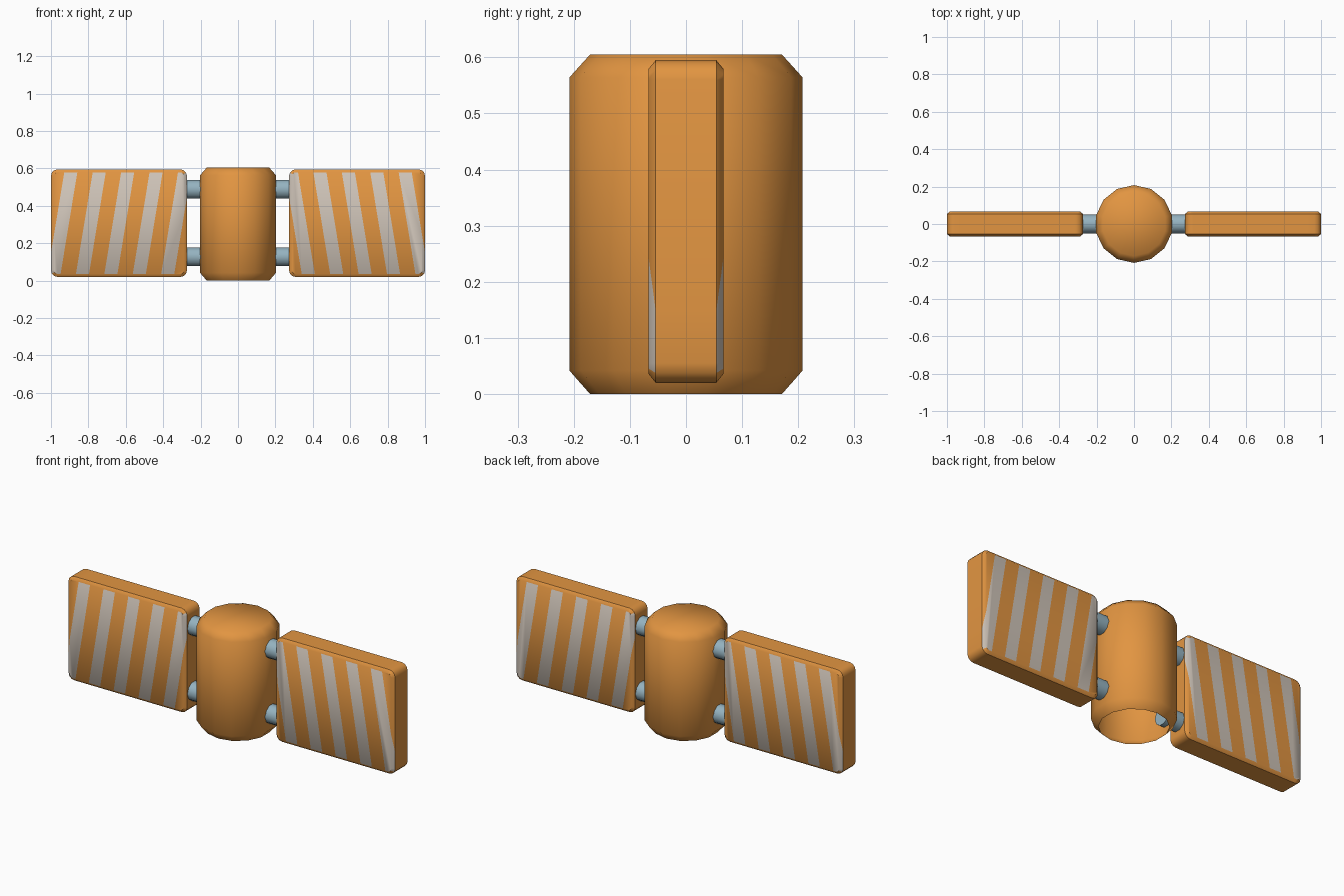
import bpy, bmesh, math
from mathutils import Vector

if "Cube" in bpy.data.objects:
    bpy.data.objects.remove(bpy.data.objects["Cube"])


def material(name, rgb):
    m = bpy.data.materials.new(name)
    m.diffuse_color = (*rgb, 1)
    m.use_nodes = True
    m.node_tree.nodes["Principled BSDF"].inputs["Base Color"].default_value = m.diffuse_color
    return m


ORANGE = material("orange", (0.76, 0.30, 0.053))
GREY = material("stripe grey", (0.62, 0.55, 0.48))
BLUE = material("blue grey metal", (0.30, 0.45, 0.53))


def finish(name, bm, mats, angle):
    me = bpy.data.meshes.new(name)
    bm.to_mesh(me)
    bm.free()
    for m in mats:
        me.materials.append(m)
    ob = bpy.data.objects.new(name, me)
    bpy.context.collection.objects.link(ob)
    bpy.ops.object.select_all(action='DESELECT')
    ob.select_set(True)
    bpy.context.view_layer.objects.active = ob
    bpy.ops.object.shade_smooth_by_angle(angle=math.radians(angle))


def loft(rings, cap_start=True, cap_end=True):
    """Skin a list of equal-length point rings."""
    bm = bmesh.new()
    loops = [[bm.verts.new(p) for p in r] for r in rings]
    for a, b in zip(loops, loops[1:]):
        for i in range(len(a)):
            j = (i + 1) % len(a)
            bm.faces.new((a[i], a[j], b[j], b[i]))
    if cap_start:
        bm.faces.new(loops[0][::-1])
    if cap_end:
        bm.faces.new(loops[-1])
    bmesh.ops.recalc_face_normals(bm, faces=bm.faces)
    return bm


def circle(n, r):
    return [(r * math.sin(2 * math.pi * i / n), r * math.cos(2 * math.pi * i / n))
            for i in range(n)]


# Central barrel: chamfered at both ends, open underneath
profile = [(0.171, 0.0), (0.208, 0.042), (0.208, 0.564), (0.171, 0.605)]
finish("barrel", loft([[(x, y, z) for x, y in circle(14, r)] for r, z in profile],
                      cap_start=False), [ORANGE], 50)

X0, X1, Z0, Z1, HALF = 0.273, 1.0, 0.02, 0.595, 0.067


def panel_ring(inset, y, side, radius=0.035, steps=3):
    """Rounded rectangle in the xz plane."""
    pts = []
    r = radius - inset
    corners = [(X1 - radius, Z1 - radius), (X0 + radius, Z1 - radius),
               (X0 + radius, Z0 + radius), (X1 - radius, Z0 + radius)]
    for k, (cx, cz) in enumerate(corners):
        for i in range(steps + 1):
            a = math.pi / 2 * (k + i / steps)
            pts.append((side * (cx + r * math.cos(a)), y, cz + r * math.sin(a)))
    return pts


SLANT, FIRST, WIDTH, PITCH = 0.165, 0.9545, 0.07, 0.152

for side, label in ((-1, "left"), (1, "right")):
    # Striped panel with softened rims
    bm = loft([panel_ring(i, y, side) for i, y in
               ((0.016, -HALF), (0, -HALF + 0.013), (0, HALF - 0.013), (0.016, HALF))])
    starts = [FIRST - PITCH * k for k in range(5)]
    for c in starts:
        for d in (c, c + WIDTH):
            bmesh.ops.bisect_plane(bm, geom=bm.verts[:] + bm.edges[:] + bm.faces[:],
                                   plane_co=(side * d, 0, 0),
                                   plane_no=Vector((side, 0, SLANT)).normalized())
    bm.normal_update()
    for f in bm.faces:
        p = f.calc_center_median()
        u = side * p.x + SLANT * p.z
        if abs(f.normal.y) > 0.3 and abs(f.normal.z) < 0.35:
            if any(c < u < c + WIDTH for c in starts):
                f.material_index = 1
    finish(label + "_striped_panel", bm, [ORANGE, GREY], 40)

    # Two pins joining the panel to the barrel
    for z, level in ((0.127, "lower"), (0.488, "upper")):
        bm = loft([[(side * x, b, z + a) for a, b in circle(10, 0.052)]
                   for x in (0.175, 0.285)])
        finish(f"{label}_{level}_pin", bm, [BLUE], 50)
